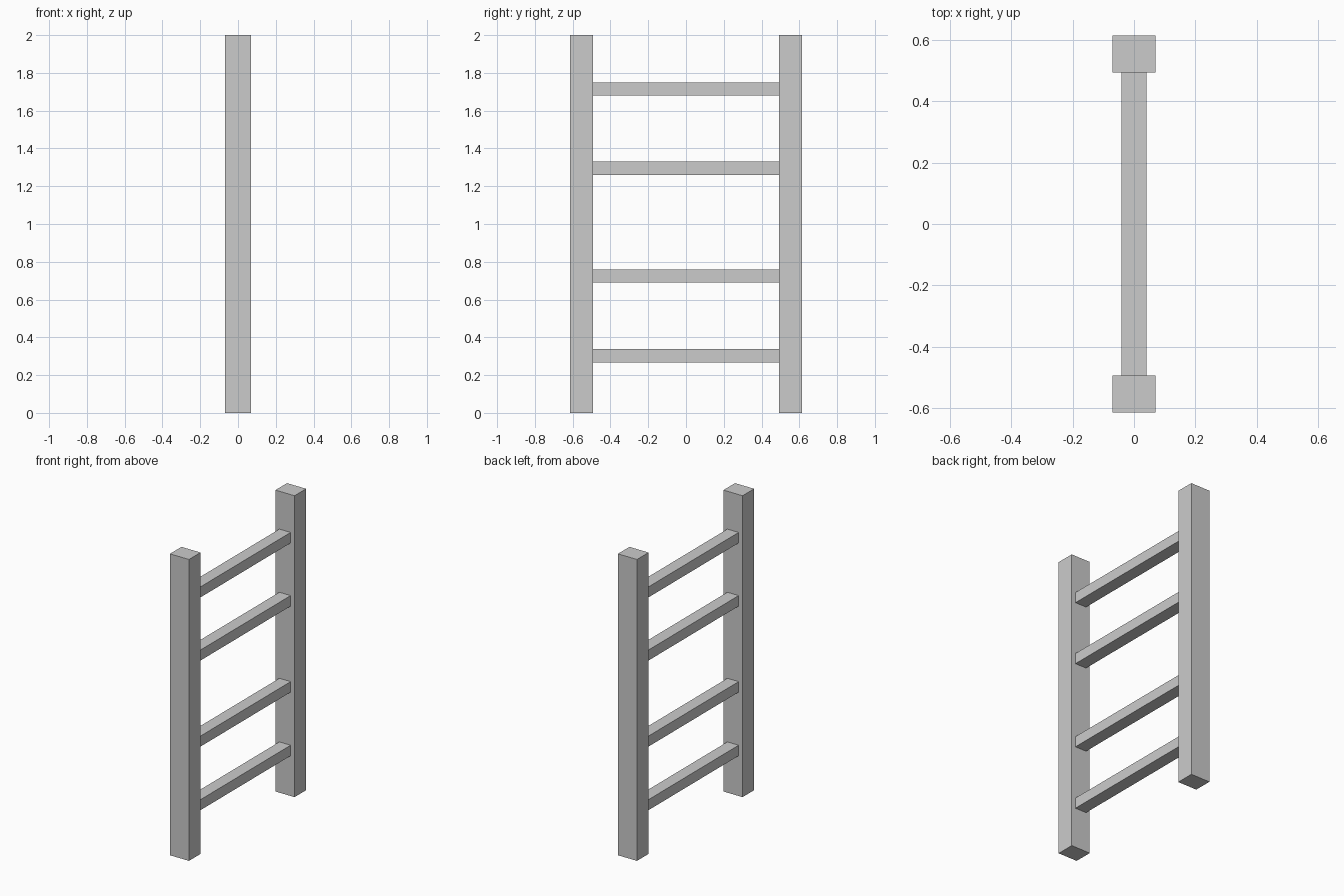
import bpy

if "Cube" in bpy.data.objects:
    bpy.data.objects.remove(bpy.data.objects["Cube"])

POST_INNER, POST_OUTER = 0.493, 0.614
RUNG_HEIGHTS = [0.302, 0.724, 1.295, 1.714]


def box(name, center, size):
    bpy.ops.mesh.primitive_cube_add(size=1, location=center)
    obj = bpy.context.object
    obj.name = name
    obj.scale = size
    bpy.ops.object.transform_apply(location=False, rotation=False, scale=True)
    return obj


# Upright side posts
for side, label in ((-1, "front"), (1, "back")):
    y = side * (POST_INNER + POST_OUTER) / 2
    box(f"{label}_post", (0, y, 1), (0.14, POST_OUTER - POST_INNER, 2))

# Rungs spanning between the posts
for i, z in enumerate(RUNG_HEIGHTS, 1):
    box(f"rung_{i}", (0, 0, z), (0.083, 2 * POST_INNER, 0.07))
